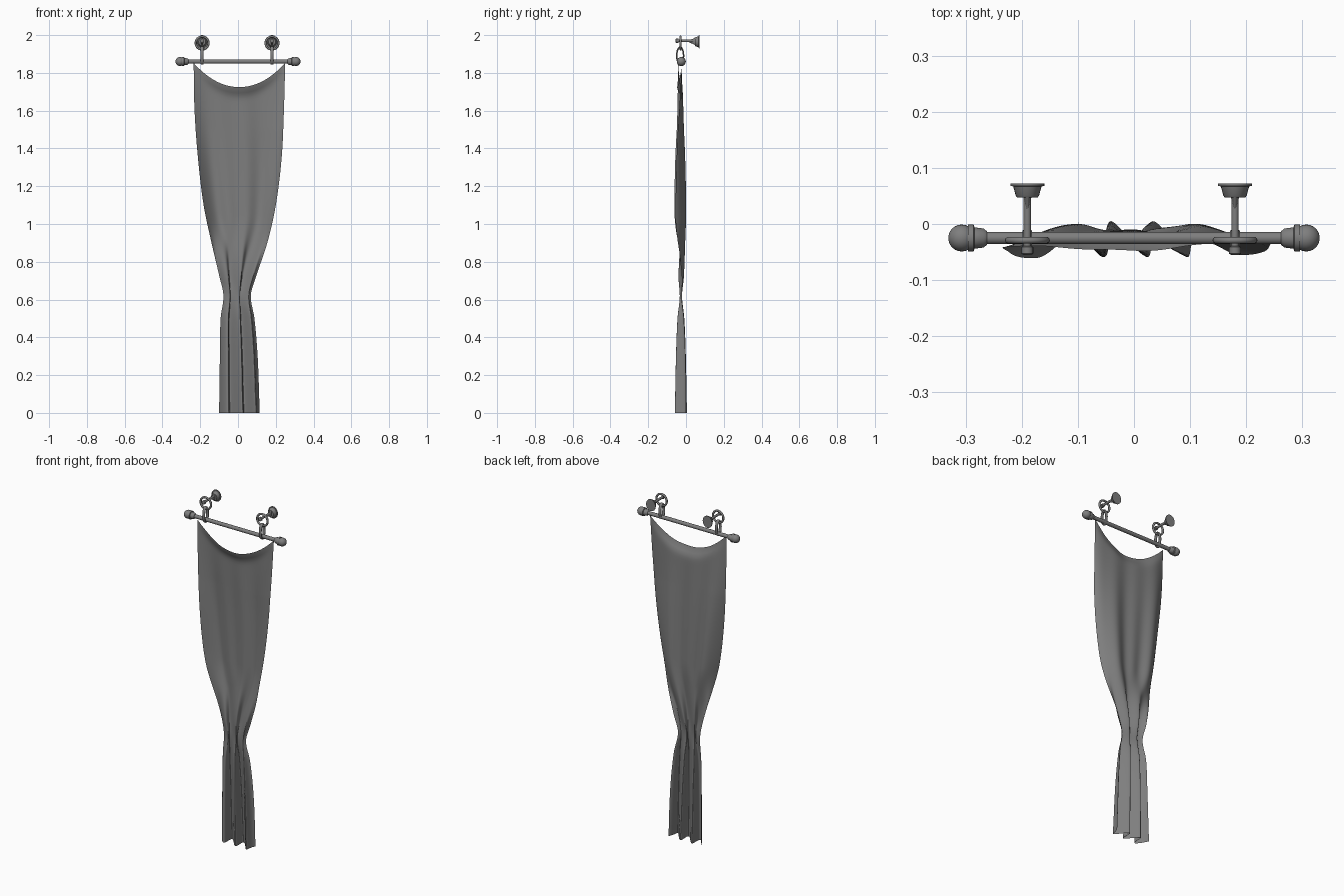
import bpy, bmesh, math
from math import sin, cos, pi
from mathutils import Vector

cube = bpy.data.objects.get("Cube")
if cube:
    bpy.data.objects.remove(cube)

grey = bpy.data.materials.new("mid_grey")
grey.use_nodes = True
COL = (0.21, 0.21, 0.21, 1)
grey.diffuse_color = COL
grey.node_tree.nodes["Principled BSDF"].inputs["Base Color"].default_value = COL
ROD_Y, ROD_Z = -0.025, 1.86


def finish(name, bm, angle=40):
    me = bpy.data.meshes.new(name)
    bm.to_mesh(me)
    bm.free()
    ob = bpy.data.objects.new(name, me)
    bpy.context.collection.objects.link(ob)
    me.materials.append(grey)
    bpy.ops.object.select_all(action='DESELECT')
    ob.select_set(True)
    bpy.context.view_layer.objects.active = ob
    bpy.ops.object.shade_smooth_by_angle(angle=math.radians(angle))
    return ob


def lathe(name, profile, origin, axis, n=24, squash=1):
    """Spin (distance along axis, radius) points around an axis, optionally narrowed."""
    bm = bmesh.new()
    rot = Vector((0, 0, 1)).rotation_difference(Vector(axis)).to_matrix()
    rings = [[bm.verts.new(Vector(origin) + rot @ Vector((squash * r * cos(2*pi*i/n), r * sin(2*pi*i/n), d)))
              for i in range(n)] for d, r in profile]
    for a, b in zip(rings, rings[1:]):
        for i in range(n):
            j = (i + 1) % n
            bm.faces.new((a[i], a[j], b[j], b[i]))
    bm.faces.new(rings[0][::-1])
    bm.faces.new(rings[-1])
    return finish(name, bm)


def loop(name, centre, a, b, side, r, wide, n=32, m=10):
    """Oval ring, half sizes a (sideways) and b (up), with an oval tube."""
    bm = bmesh.new()
    side, up = Vector(side), Vector((0, 0, 1))
    nor = side.cross(up)
    rings = []
    for i in range(n):
        t = 2 * pi * i / n
        out = (side * cos(t) * b + up * sin(t) * a).normalized()
        p = Vector(centre) + side * a * cos(t) + up * b * sin(t)
        rings.append([bm.verts.new(p + out * r * cos(2*pi*k/m) + nor * wide * sin(2*pi*k/m))
                      for k in range(m)])
    for i in range(n):
        p, q = rings[i], rings[(i + 1) % n]
        for k in range(m):
            l = (k + 1) % m
            bm.faces.new((p[k], q[k], q[l], p[l]))
    bmesh.ops.recalc_face_normals(bm, faces=bm.faces)
    return finish(name, bm)


# Rod and its end knobs
lathe("rod", [(-0.28, 0.011), (0.28, 0.011)], (0, ROD_Y, ROD_Z), (1, 0, 0))
ball = [(0.307 + 0.024 * sin(t), 0.024 * cos(t)) for t in [-1.0 + 0.25 * k for k in range(11)]]
knob = [(0.262, 0.012), (0.268, 0.017), (0.284, 0.019), (0.286, 0.024), (0.296, 0.024)] + ball
for side, s in (("left", 1), ("right", -1)):
    lathe(side + "_knob", knob, (0, ROD_Y, ROD_Z), (s, 0, 0))

    # Wall bracket: plate, tall flared brace, arm and hanging rings
    x = 0.185 * s - 0.005
    lathe(side + "_wall_plate", [(0, 0.021), (0.004, 0.024), (0.02, 0.029), (0.021, 0.035),
                                 (0.025, 0.035)], (x, 0.047, 1.965), (0, 1, 0), squash=0.87)
    lathe(side + "_brace", [(0, 0.007), (0.015, 0.012), (0.03, 0.02)],
          (x, 0.018, 1.967), (0, 1, 0), squash=0.36)
    lathe(side + "_arm", [(0, 0.007), (0.002, 0.011), (0.014, 0.011), (0.016, 0.007), (0.1, 0.007)],
          (x, -0.055, 1.97), (0, 1, 0), 16, 0.95)
    loop(side + "_ring", (x, -0.029, 1.958), 0.034, 0.034, (1, 0, 0), 0.006, 0.006)
    loop(side + "_link", (x, ROD_Y - 0.006, 1.892), 0.018, 0.044, (0, 1, 0), 0.004, 0.009)

# Curtain outline: height, left edge, right edge, wave depth
ROWS = [(0.0, -0.10, 0.115, 0.032), (0.3, -0.096, 0.104, 0.026),
        (0.5, -0.092, 0.087, 0.018), (0.62, -0.077, 0.068, 0.006),
        (0.72, -0.098, 0.095, 0.017), (0.9, -0.14, 0.155, 0.028),
        (1.1, -0.182, 0.20, 0.031), (1.35, -0.212, 0.231, 0.026),
        (1.6, -0.23, 0.243, 0.014), (1.86, -0.235, 0.25, 0.004)]


def sample(z):
    """Smooth interpolation through the outline rows."""
    i = max(k for k in range(len(ROWS) - 1) if ROWS[k][0] <= max(z, 0))
    p = [ROWS[min(max(i + k, 0), len(ROWS) - 1)] for k in (-1, 0, 1, 2)]
    h = p[2][0] - p[1][0]
    t = (z - p[1][0]) / h
    out = []
    for c in range(1, 4):
        m1 = (p[2][c] - p[0][c]) / (p[2][0] - p[0][0]) * h
        m2 = (p[3][c] - p[1][c]) / (p[3][0] - p[1][0]) * h
        out.append((2*t**3 - 3*t*t + 1) * p[1][c] + (t**3 - 2*t*t + t) * m1
                   + (3*t*t - 2*t**3) * p[2][c] + (t**3 - t*t) * m2)
    return out


# Curtain: one sheet, edges drawn forward above the tie, overlapping pleats below
bm = bmesh.new()
NU, NZ = 120, 110
grid = []
for j in range(NZ + 1):
    row = []
    for i in range(NU + 1):
        f = 2 * i / NU - 1
        top = 1.725 + 0.127 * abs(f) ** 2.1
        z = top * j / NZ
        lo, hi, depth = sample(z)
        k = min(1, max(0, (z - 0.6) / 0.45))
        k = k * k * (3 - 2 * k)
        th = 9 * f + 4.5 + 0.25 * sin(z * 5)
        pleat = sin(th)
        bow = 0.4 + 2.2 * f * f - 3.6 * f ** 4
        fx = f - 0.13 * (1 - k) * pleat * (1 - f ** 4)
        x = (lo + hi) / 2 + (hi - lo) / 2 * fx
        y = depth * ((1 - k) * pleat + k * (bow + 0.15 * sin(11 * f + 2 * z)))
        # corners twist slightly across the rod
        y += 0.009 * f * max(0, z - 1.5) / 0.35
        # rolled lip along the sagging upper edge
        y -= 0.024 * math.exp(-((top - z) / 0.035) ** 2) * (1 - f * f)
        row.append(bm.verts.new((x, ROD_Y - 0.002 + y, z)))
    grid.append(row)
for a, b in zip(grid, grid[1:]):
    for i in range(NU):
        bm.faces.new((a[i], a[i + 1], b[i + 1], b[i]))
finish("curtain", bm, 60)
